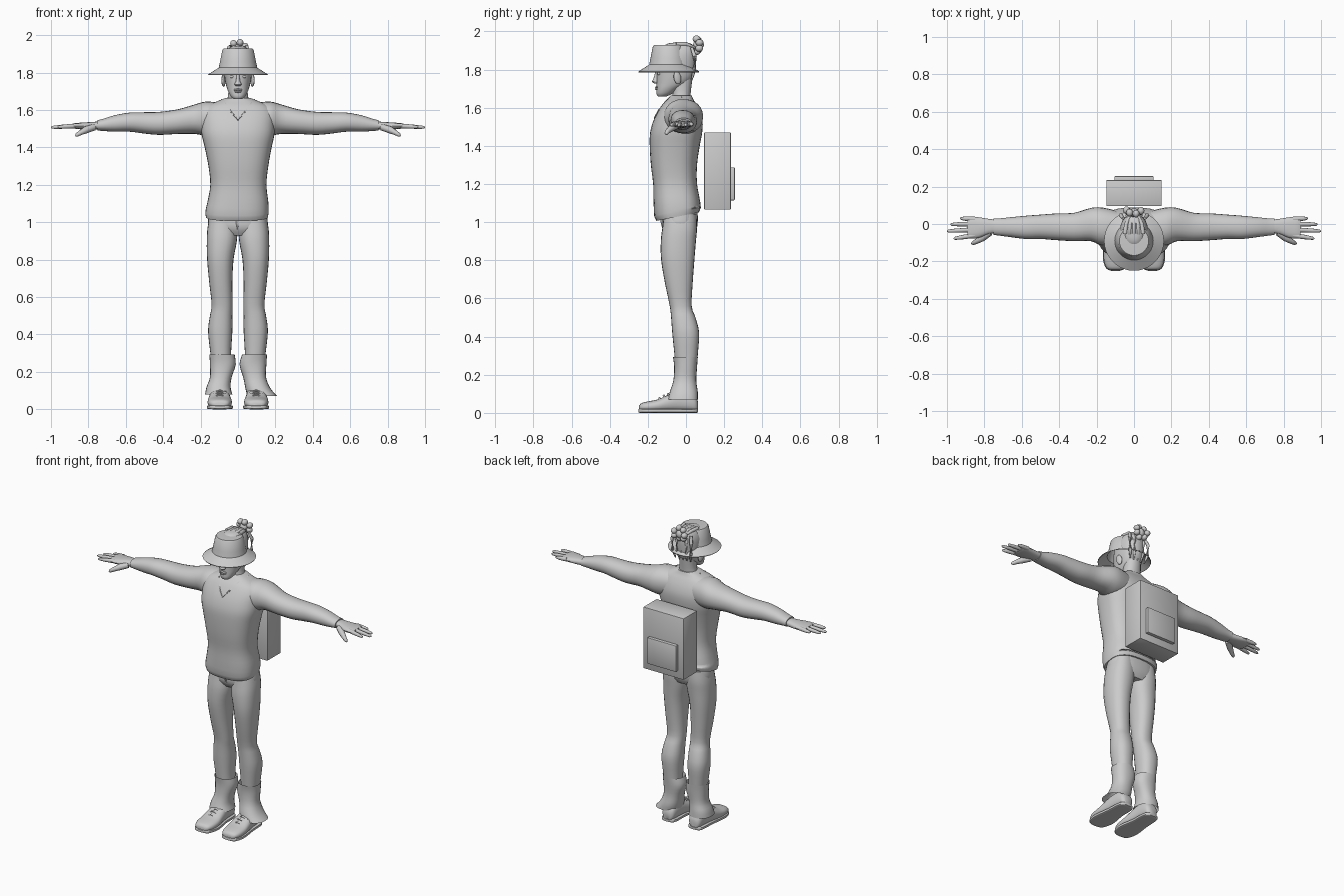
import bpy, bmesh, math
from mathutils import Vector, Matrix

grey = bpy.data.materials.new("plain grey")
grey.diffuse_color = (0.6, 0.6, 0.6, 1)


def finish(name, bm, angle=40):
    bmesh.ops.recalc_face_normals(bm, faces=bm.faces)
    me = bpy.data.meshes.new(name)
    bm.to_mesh(me)
    bm.free()
    me.materials.append(grey)
    ob = bpy.data.objects.new(name, me)
    bpy.context.collection.objects.link(ob)
    bpy.ops.object.select_all(action='DESELECT')
    ob.select_set(True)
    bpy.context.view_layer.objects.active = ob
    bpy.ops.object.shade_smooth_by_angle(angle=math.radians(angle))
    return ob


def spline(p, q, r, s, t):
    return tuple(0.5 * (2 * b + (c - a) * t + (2 * a - 5 * b + 4 * c - d) * t * t
                        + (3 * b - a - 3 * c + d) * t ** 3) for a, b, c, d in zip(p, q, r, s))


def loft(name, axis, rings, power=2.2, sides=24, steps=3, caps=True, flip=1):
    """Skin through rings (position, a0, a1, b0, b1) strung along an axis."""
    fine = []
    for i in range(len(rings) - 1):
        p, s = rings[max(i - 1, 0)], rings[min(i + 2, len(rings) - 1)]
        fine += [spline(p, rings[i], rings[i + 1], s, k / steps) for k in range(steps)]
    fine.append(rings[-1])
    bm = bmesh.new()
    loops = []
    for t, a0, a1, b0, b1 in fine:
        loop = []
        for k in range(sides):
            ang = 2 * math.pi * k / sides
            c, s = math.cos(ang), math.sin(ang)
            a = (a0 + a1) / 2 + (a1 - a0) / 2 * math.copysign(abs(c) ** (2 / power), c)
            b = (b0 + b1) / 2 + (b1 - b0) / 2 * math.copysign(abs(s) ** (2 / power), s)
            x, y, z = {'x': (t, a, b), 'y': (a, t, b), 'z': (a, b, t)}[axis]
            loop.append(bm.verts.new((x * flip, y, z)))
        loops.append(loop)
    for lo, hi in zip(loops, loops[1:]):
        for k in range(sides):
            n = (k + 1) % sides
            bm.faces.new((lo[k], lo[n], hi[n], hi[k]))
    if caps:
        bm.faces.new(loops[0])
        bm.faces.new(loops[-1])
    return finish(name, bm)


def blob(name, centre, size, turn=(0, 0, 0)):
    bm = bmesh.new()
    bmesh.ops.create_uvsphere(bm, u_segments=14, v_segments=9, radius=1)
    ob = finish(name, bm, 180)
    ob.location, ob.scale, ob.rotation_euler = centre, size, turn
    return ob


def tube(name, points, radii, sides=10):
    """Rounded tube following points, with a radius at each one."""
    pts = [Vector(p) for p in points]
    bm = bmesh.new()
    loops = []
    for i, p in enumerate(pts):
        d = pts[min(i + 1, len(pts) - 1)] - pts[max(i - 1, 0)]
        rot = d.to_track_quat('Z', 'Y')
        loops.append([bm.verts.new(p + rot @ Vector((radii[i] * math.cos(2 * math.pi * k / sides),
                                                     radii[i] * math.sin(2 * math.pi * k / sides), 0)))
                      for k in range(sides)])
    for lo, hi in zip(loops, loops[1:]):
        for k in range(sides):
            n = (k + 1) % sides
            bm.faces.new((lo[k], lo[n], hi[n], hi[k]))
    bm.faces.new(loops[0])
    bm.faces.new(loops[-1])
    return finish(name, bm, 60)


def box(name, lo, hi, bevel=0.004):
    lo, hi = Vector(lo), Vector(hi)
    bm = bmesh.new()
    bmesh.ops.create_cube(bm, size=1, matrix=Matrix.Translation((lo + hi) / 2)
                          @ Matrix.Diagonal((*(hi - lo), 1)))
    bmesh.ops.bevel(bm, geom=bm.edges[:], offset=bevel, segments=2, affect='EDGES', profile=0.5)
    return finish(name, bm)


# Shirt body, with a hem that rises toward the back
shirt = loft("shirt", 'z', [
    (1.03, -.172, .160, -.155, .068), (1.06, -.174, .164, -.167, .078), (1.11, -.163, .162, -.170, .074),
    (1.20, -.148, .152, -.172, .058), (1.30, -.158, .162, -.184, .058), (1.40, -.178, .180, -.190, .072),
    (1.47, -.195, .195, -.188, .085), (1.53, -.198, .198, -.172, .087), (1.58, -.195, .195, -.148, .074),
    (1.62, -.170, .170, -.122, .054), (1.645, -.115, .115, -.098, .038), (1.665, -.065, .065, -.080, .030)],
    power=2.6, sides=36)
for v in shirt.data.vertices:
    if v.co.z < 1.06:
        v.co.z += 0.2 * (v.co.y + 0.04)

# V-shaped collar seam laid on the shirt
seam = [(-.09, -.02, 1.66), (-.07, -.09, 1.63), (-.035, -.13, 1.58), (0, -.16, 1.545),
        (.035, -.13, 1.58), (.07, -.09, 1.63), (.09, -.02, 1.66)]
seam = [shirt.closest_point_on_mesh(Vector(p))[1] for p in seam]
tube("collar_seam", seam, [.004] * 7, 6)

# Hips and belt line
loft("hips", 'z', [(.93, -.10, .10, -.10, .04), (.97, -.155, .155, -.122, .058),
                   (1.03, -.158, .156, -.122, .062), (1.09, -.145, .145, -.11, .055)], 2.5, 32)
tube("fly", [(0, -.118, .96), (-.006, -.127, 1.0), (-.008, -.13, 1.04)], [.004, .006, .006], 6)

for flip, side in ((1, "left"), (-1, "right")):
    # Trouser leg
    loft(side + "_leg", 'z', [
        (.26, .037, .143, -.056, .058), (.32, .036, .150, -.062, .063), (.42, .030, .160, -.072, .069),
        (.50, .030, .150, -.078, .050), (.56, .029, .141, -.085, .030), (.68, .030, .154, -.110, .035),
        (.80, .024, .165, -.130, .044), (.90, .006, .167, -.132, .052), (.97, .004, .163, -.124, .058),
        (1.04, .01, .150, -.115, .055)], 2.3, flip=flip)
    # Sleeve with shoulder
    loft(side + "_sleeve", 'x', [
        (.09, -.10, .07, 1.47, 1.638), (.17, -.115, .088, 1.462, 1.645), (.23, -.092, .086, 1.472, 1.630),
        (.32, -.092, .060, 1.472, 1.604), (.42, -.086, .056, 1.467, 1.590), (.50, -.080, .050, 1.474, 1.588),
        (.58, -.080, .044, 1.484, 1.586), (.66, -.070, .036, 1.484, 1.572), (.72, -.062, .030, 1.488, 1.553),
        (.75, -.058, .030, 1.490, 1.546)], 2.2, flip=flip)
    # Palm, fingers and thumb
    loft(side + "_palm", 'x', [
        (.73, -.048, .022, 1.496, 1.540), (.78, -.055, .028, 1.494, 1.536), (.83, -.074, .036, 1.496, 1.533),
        (.87, -.078, .038, 1.500, 1.530), (.89, -.074, .034, 1.505, 1.525)], 2.4, 16, flip=flip)
    for n, (y0, y1, tip) in enumerate([(.026, .030, .93), (.000, -.002, .982),
                                       (-.030, -.038, 1.0), (-.060, -.078, .965)]):
        xs = [.85, .89, .85 + (tip - .85) * .7, tip - .008, tip]
        tube(f"{side}_finger_{n + 1}",
             [(flip * x, y0 + (y1 - y0) * (x - .85) / (tip - .85), 1.516 - .06 * (x - .85)) for x in xs],
             [.013, .0125, .011, .008, .003])
    tube(side + "_thumb", [(flip * .77, -.045, 1.508), (flip * .81, -.074, 1.495), (flip * .845, -.095, 1.477),
                           (flip * .862, -.103, 1.466), (flip * .868, -.106, 1.462)],
         [.018, .019, .013, .010, .004])
    # Shoe, sole and laces
    loft(side + "_shoe", 'y', [
        (-.246, .070, .125, .014, .036), (-.235, .050, .146, .010, .050), (-.20, .036, .160, .006, .060),
        (-.15, .032, .163, .006, .070), (-.10, .038, .158, .006, .092), (-.04, .045, .150, .006, .118),
        (.02, .050, .144, .006, .115), (.05, .058, .136, .006, .090), (.062, .075, .120, .012, .060)],
        2.5, 20, flip=flip)
    loft(side + "_sole", 'y', [
        (-.25, .075, .122, .003, .018), (-.238, .048, .148, 0, .022), (-.20, .032, .164, 0, .022),
        (-.15, .027, .166, 0, .022), (-.06, .042, .154, 0, .022), (.02, .044, .150, 0, .022),
        (.052, .055, .140, 0, .022), (.064, .078, .118, .003, .018)], 5, 20, flip=flip)
    for y, z in ((-.135, .076), (-.112, .088), (-.09, .098)):
        tube(side + "_lace", [(flip * .06, y, z - .012), (flip * .097, y - .004, z + .002),
                              (flip * .134, y, z - .012)], [.006] * 3, 6)
    # Ear, cheek and eye
    blob(side + "_ear", (flip * .078, -.045, 1.757), (.010, .020, .034), (.2, 0, flip * .3))
    blob(side + "_eye", (flip * .030, -.140, 1.778), (.014, .010, .008))

# Leg warmers: open, ragged, flared differently on each foot
loft("left_leg_warmer", 'z', [(.07, .050, .210, -.095, .062), (.11, .040, .175, -.085, .062),
                              (.17, .028, .150, -.066, .054), (.24, .008, .152, -.062, .058),
                              (.292, .022, .155, -.068, .062)], 2.3, caps=False)
loft("right_leg_warmer", 'z', [(.08, -.176, -.030, -.095, .062), (.12, -.168, -.040, -.080, .060),
                               (.17, -.150, -.034, -.066, .054), (.24, -.150, -.012, -.062, .058),
                               (.292, -.153, -.018, -.068, .062)], 2.3, caps=False)

# Neck and head
loft("neck", 'z', [(1.58, -.075, .075, -.10, .04), (1.645, -.060, .060, -.074, .024),
                   (1.69, -.052, .052, -.070, .026), (1.76, -.052, .052, -.075, .035)])
loft("head", 'z', [
    (1.658, -.022, .022, -.146, -.105), (1.672, -.038, .038, -.154, -.075), (1.70, -.053, .053, -.154, -.035),
    (1.73, -.063, .063, -.154, .015), (1.77, -.071, .071, -.154, .044), (1.82, -.076, .076, -.152, .052),
    (1.88, -.074, .074, -.142, .054), (1.92, -.058, .058, -.120, .044), (1.938, -.035, .035, -.09, .02),
    (1.942, -.012, .012, -.05, -.02)], 2.2, 28)
loft("nose", 'z', [(1.728, -.012, .012, -.168, -.145), (1.737, -.019, .019, -.178, -.145),
                   (1.755, -.011, .011, -.170, -.145), (1.79, -.008, .008, -.160, -.145)], 2, 12)
for z, w in ((1.708, .024), (1.698, .020)):
    blob("lip", (0, -.153, z), (w, .009, .006))

# Bucket hat turned around a vertical axis, open underneath
bm = bmesh.new()
profile = [(.158, 1.786), (.160, 1.790), (.103, 1.826), (.096, 1.86), (.084, 1.920), (.078, 1.928), (0, 1.931)]
verts = [bm.verts.new((r, 0, z)) for r, z in profile]
edges = [bm.edges.new(e) for e in zip(verts, verts[1:])]
bmesh.ops.spin(bm, geom=verts + edges, cent=(0, 0, 0), axis=(0, 0, 1), angle=2 * math.pi, steps=36)
bmesh.ops.remove_doubles(bm, verts=bm.verts, dist=1e-4)
finish("hat", bm, 30).location = (0, -.09, 0)

# Hair strands swept over the crown into a knotted bun
for k in range(-2, 3):
    x = k * .016
    tube("hair_strand", [(x * 1.3, -.09 + abs(k) * .02, 1.922), (x * 1.5, -.05, 1.934), (x * 1.3, .0, 1.934),
                         (x * .7, .045, 1.915)], [.006, .011, .011, .008], 8)
    tube("back_strand", [(x * 1.8, .03, 1.915), (x * 2.2, .046, 1.87), (x * 2.1, .044, 1.80),
                         (x * 1.7, .030, 1.745)], [.008, .011, .010, .004], 8)
blob("bun", (0, .060, 1.925), (.026, .024, .028))
for k in range(7):
    a = 2 * math.pi * k / 7 + .4
    blob("bun_knot", (.040 * math.cos(a), .064 + .010 * math.cos(2 * a), 1.928 + .034 * math.sin(a)),
         (.019, .021, .018), (0, -a, 0))

# Backpack with outer pocket
box("backpack", (-.148, .095, 1.066), (.148, .235, 1.471))
box("backpack_pocket", (-.105, .225, 1.115), (.105, .256, 1.288))
